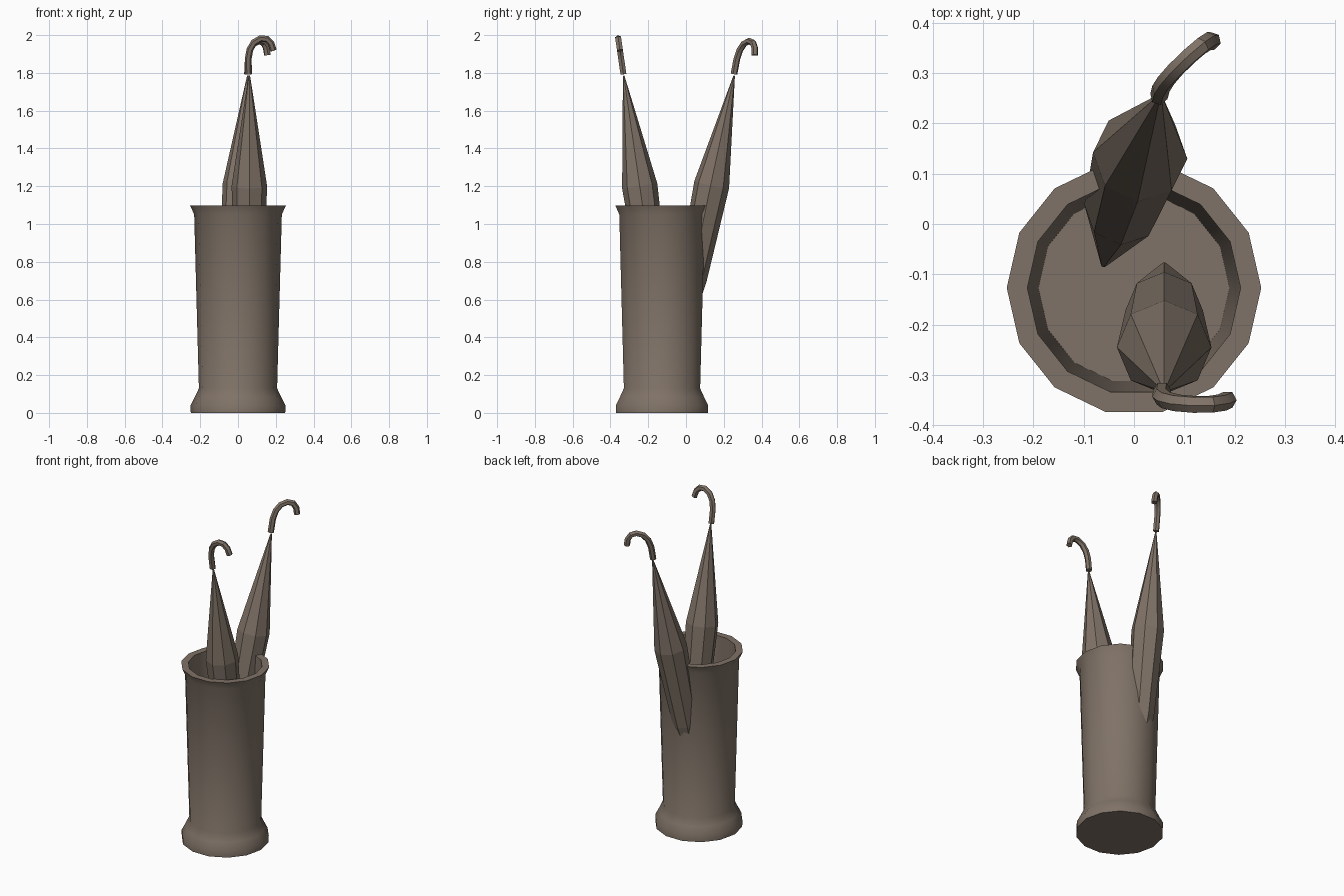
import bpy, bmesh, math
from mathutils import Vector

if "Cube" in bpy.data.objects:
    bpy.data.objects.remove(bpy.data.objects["Cube"])

mat = bpy.data.materials.new("taupe")
mat.diffuse_color = (0.216, 0.171, 0.136, 1)
mat.use_nodes = True
mat.node_tree.nodes["Principled BSDF"].inputs["Base Color"].default_value = mat.diffuse_color


def loft(name, rings, sides, smooth=None, phase=0.0):
    """Skin a list of rings (centre, x axis, y axis, radius) and cap both ends."""
    bm = bmesh.new()
    loops = []
    for c, ax, ay, r in rings:
        loops.append([bm.verts.new(c + r * (math.cos(a) * ax + math.sin(a) * ay))
                      for a in (phase + 2 * math.pi * i / sides for i in range(sides))])
    for a, b in zip(loops, loops[1:]):
        for i in range(sides):
            j = (i + 1) % sides
            bm.faces.new((a[i], a[j], b[j], b[i]))
    bm.faces.new(loops[0][::-1])
    bm.faces.new(loops[-1])
    bmesh.ops.recalc_face_normals(bm, faces=bm.faces)
    me = bpy.data.meshes.new(name)
    bm.to_mesh(me)
    bm.free()
    me.materials.append(mat)
    ob = bpy.data.objects.new(name, me)
    bpy.context.collection.objects.link(ob)
    if smooth:
        bpy.ops.object.select_all(action='DESELECT')
        ob.select_set(True)
        bpy.context.view_layer.objects.active = ob
        bpy.ops.object.shade_smooth_by_angle(angle=math.radians(smooth))
    return ob


X, Y = Vector((1, 0, 0)), Vector((0, 1, 0))

# stand: outer wall, flared rim, then inner wall down to the floor
stand_profile = [(0.25, 0), (0.251, 0.04), (0.228, 0.085), (0.207, 0.13),
                 (0.232, 1.05), (0.253, 1.097), (0.212, 1.097),
                 (0.19, 0.06)]
loft("umbrella_stand", [(Vector((0, -0.127, z)), X, Y, r) for r, z in stand_profile],
     14, smooth=32)


def umbrella(name, apex, tip, heading):
    """Furled umbrella from apex down to tip, with a hooked handle facing heading."""
    apex, tip = Vector(apex), Vector(tip)
    w = (apex - tip).normalized()
    u = Vector((math.cos(heading), math.sin(heading), 0))
    u = (u - w * u.dot(w)).normalized()
    v = w.cross(u)
    length = (apex - tip).length
    # folded canopy
    body = [(0.0, 0.004), (0.59, 0.094), (1.10, 0.077), (length, 0.006)]
    loft(name + "_canopy", [(apex - w * d, u, v, r) for d, r in body], 8)
    # hooked handle
    path = [(-0.004, 0.008), (-0.006, 0.09), (0.003, 0.14), (0.025, 0.178),
            (0.06, 0.199), (0.093, 0.196), (0.115, 0.173), (0.127, 0.135)]
    pts = [apex + u * h + w * d for h, d in path]
    rings = []
    for i, p in enumerate(pts):
        t = (pts[min(i + 1, len(pts) - 1)] - pts[max(i - 1, 0)]).normalized()
        rings.append((p, v.cross(t), v, 0.018))
    loft(name + "_handle", rings, 6, smooth=35)


umbrella("front_umbrella", (0.06, -0.33, 1.785), (0.06, -0.082, 0.08), 0.0)
umbrella("back_umbrella", (0.052, 0.255, 1.785), (-0.06, -0.08, 0.16), math.radians(42))
